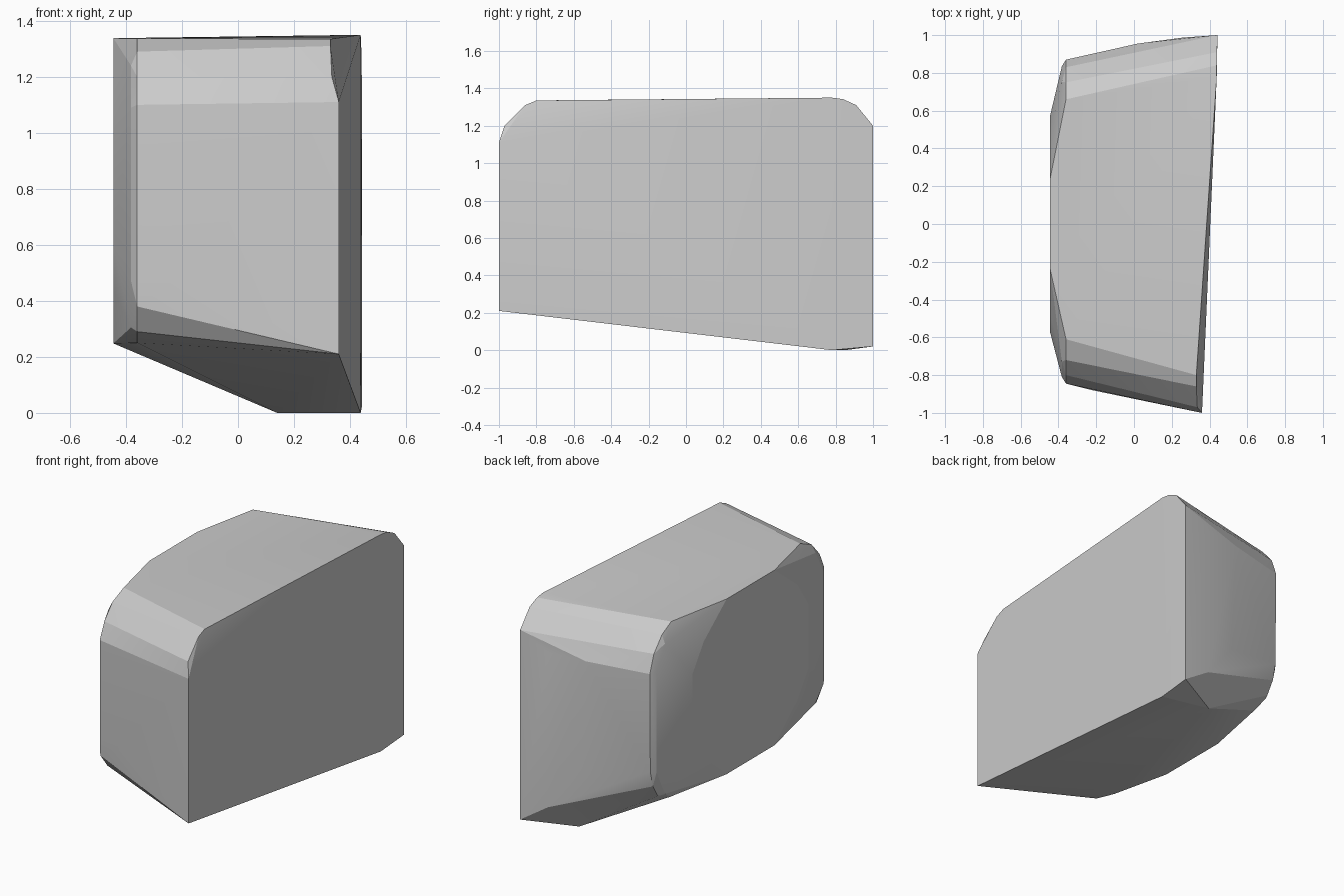
import bpy, bmesh

if "Cube" in bpy.data.objects:
    bpy.data.objects.remove(bpy.data.objects["Cube"])

# Right side: big flat outline leaning slightly in x
right_side = [(.36, -1, .21), (.36, -1, 1.11), (.335, -.97, 1.2), (.33, -.86, 1.31),
              (.33, -.8, 1.335), (.438, .78, 1.35), (.438, .84, 1.342),
              (.44, .91, 1.31), (.442, 1, 1.2), (.442, 1, .02), (.438, .78, 0), (.14, .85, 0)]

# Left rim: rounded corner profile (y, z), front half then back half
front_rim = [(-.845, 1.10), (-.80, 1.20), (-.72, 1.29), (-.61, 1.337),
             (-.845, .48), (-.84, .38), (-.77, .29), (-.61, .25)]
back_rim = [(.87, 1.09), (.83, 1.20), (.75, 1.29), (.66, 1.337),
            (.865, .48), (.84, .38), (.79, .30), (.67, .25)]
points = right_side + [(-.36, y, z) for y, z in front_rim + back_rim]

# Narrow chamfer band next to the rim
for y in (-.81, .835):
    points += [(-.382, y, z) for z in (.47, 1.09)]
    points += [(-.382, y * .9, z) for z in (.305, 1.24)]

# Left face: soft octagonal outline
for side in (-1, 1):
    for y, z in ((.235, 1.338), (.235, .248), (.46, 1.16), (.46, .44), (.57, 1.0), (.57, .6)):
        points.append((-.445, side * y, z))

# Slightly bulging front and back faces
points += [(-.22, -.88, .48), (.05, .955, .39), (.02, .955, 1.1),
           (.26, .987, 1.105), (.26, .987, .14)]

# Wrap the outlines into one faceted block
bm = bmesh.new()
for p in points:
    bm.verts.new(p)
hull = bmesh.ops.convex_hull(bm, input=bm.verts)
loose = [v for v in bm.verts if not v.link_faces]
bmesh.ops.delete(bm, geom=loose, context='VERTS')
bmesh.ops.dissolve_limit(bm, angle_limit=.01, verts=bm.verts, edges=bm.edges)
bmesh.ops.recalc_face_normals(bm, faces=bm.faces)
mesh = bpy.data.meshes.new("faceted_block")
bm.to_mesh(mesh)
bm.free()
block = bpy.data.objects.new("faceted_block", mesh)
bpy.context.collection.objects.link(block)

# Blend shallow facets, keep the edges crisp
bpy.context.view_layer.objects.active = block
block.select_set(True)
bpy.ops.object.shade_smooth_by_angle(angle=.2)
